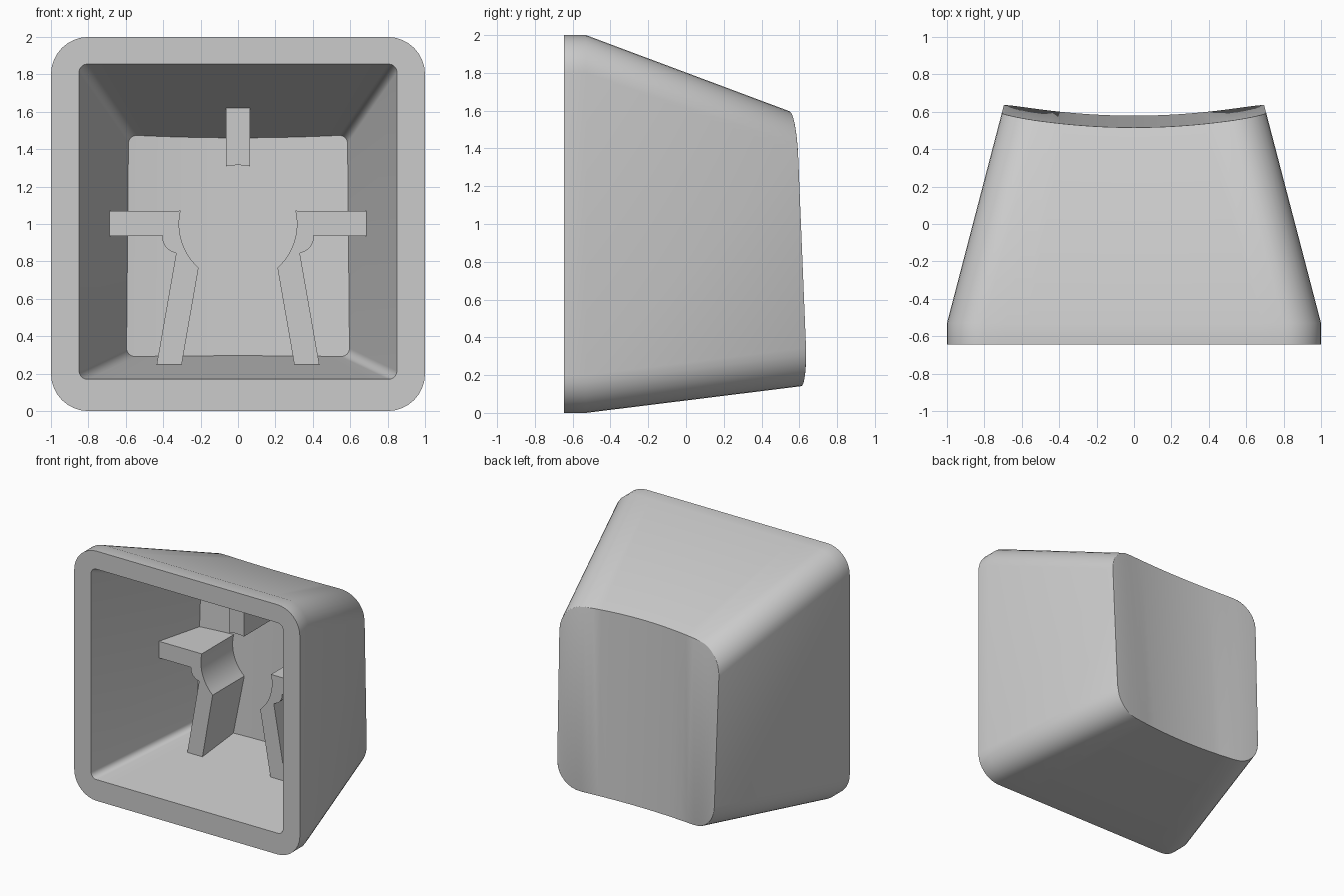
import bpy, bmesh, math

if "Cube" in bpy.data.objects:
    bpy.data.objects.remove(bpy.data.objects["Cube"])

grey = bpy.data.materials.new("light grey plastic")
grey.diffuse_color = (0.6, 0.6, 0.6, 1)
grey.use_nodes = True
grey.node_tree.nodes["Principled BSDF"].inputs["Base Color"].default_value = grey.diffuse_color

FRONT, LIP = -0.645, -0.53      # rim plane, end of the straight lip
RIB_FRONT, RIB_BACK = -0.02, 0.45
ARC, EDGE = 8, 14               # steps per corner, steps along top and bottom


def finish(bm, name, angle):
    bmesh.ops.recalc_face_normals(bm, faces=bm.faces)
    mesh = bpy.data.meshes.new(name)
    bm.to_mesh(mesh)
    bm.free()
    obj = bpy.data.objects.new(name, mesh)
    bpy.context.collection.objects.link(obj)
    mesh.materials.append(grey)
    bpy.ops.object.select_all(action='DESELECT')
    obj.select_set(True)
    bpy.context.view_layer.objects.active = obj
    bpy.ops.object.shade_smooth_by_angle(angle=math.radians(angle))
    return obj


def outer(y):
    """Half width, bottom, top and corner radius of the outside."""
    d = max(0, y - LIP)
    return 1 - 0.261 * d, 0.124 * d, 2 - 0.374 * d, 0.2


def inner(y):
    d = y - FRONT
    return 0.85 - 0.261 * d, 0.17 + 0.124 * d, 1.855 - 0.374 * d, 0.045


def dish(x, z):
    return 0.585 - 0.043 * z + 0.135 * x * x


def pocket_floor(x, z):
    return 0.36 + 0.034 * z - 0.12 * x * x


# Each outline position: side (-1..1 along the flat edge) and corner angle
half = [(1, math.pi / 2 * i / ARC) for i in range(ARC)]
half += [(1 - 2 * i / EDGE, math.pi / 2) for i in range(EDGE + 1)]
half += [(-1, math.pi / 2 * (1 + i / ARC)) for i in range(1, ARC + 1)]


def ring(bm, section, depth):
    """Rounded rectangle on the tapered walls, ending on a depth surface."""
    rows = []
    for up in (1, -1):
        row = []
        for side, a in half:
            y = depth(0, 1)
            for _ in range(12):
                w, z0, z1, r = section(y)
                x = side * (w - r) + r * math.cos(a)
                z = z1 - r + r * math.sin(a) if up > 0 else z0 + r - r * math.sin(a)
                y = depth(x, z)
            row.append(bm.verts.new((x, y, z)))
        rows.append(row)
    return rows


# Hollow shell: pocket floor, pocket wall, rim, lip, tapered wall, dished end
bm = bmesh.new()
rings = [ring(bm, inner, pocket_floor),
         ring(bm, inner, lambda x, z: FRONT),
         ring(bm, outer, lambda x, z: FRONT),
         ring(bm, outer, lambda x, z: LIP),
         ring(bm, outer, dish)]
loops = [top + bottom[::-1] for top, bottom in rings]
for a, b in zip(loops, loops[1:]):
    for i in range(len(a)):
        j = (i + 1) % len(a)
        bm.faces.new((a[i], a[j], b[j], b[i]))
for top, bottom in (rings[0], rings[-1]):
    for i in range(len(top) - 1):
        bm.faces.new((top[i], top[i + 1], bottom[i + 1], bottom[i]))
# Softened edge around the dish
last = loops[-1]
edges = [bm.edges.get((last[i - 1], last[i])) for i in range(len(last))]
bmesh.ops.bevel(bm, geom=edges, offset=0.014, segments=3, profile=0.5,
                affect='EDGES', clamp_overlap=True)
finish(bm, "shell", 35)


def arc(cx, cz, r, start, end, n):
    return [(cx + r * math.cos(math.radians(start + (end - start) * i / n)),
             cz + r * math.sin(math.radians(start + (end - start) * i / n)))
            for i in range(n + 1)]


def rib(name, profile):
    bm = bmesh.new()
    face = bm.faces.new([bm.verts.new((x, RIB_FRONT, z)) for x, z in profile])
    out = bmesh.ops.extrude_face_region(bm, geom=[face])
    for v in out["geom"]:
        if isinstance(v, bmesh.types.BMVert):
            v.co.y = RIB_BACK
    finish(bm, name, 30)


# Socket ribs around a round hole centred at z = 1
top_rib = [(-0.065, 1.622), (0.065, 1.622)] + arc(0, 1, 0.315, 78, 102, 4)
side_rib = ([(0.688, 1.07)] + arc(0, 1, 0.315, 13, -48, 12)
            + [(0.302, 0.243), (0.436, 0.243)]
            + arc(0.32, 0.93, 0.085, -83, 5, 8) + [(0.688, 0.937)])
rib("top_rib", top_rib)
rib("right_rib", side_rib)
rib("left_rib", [(-x, z) for x, z in side_rib])
